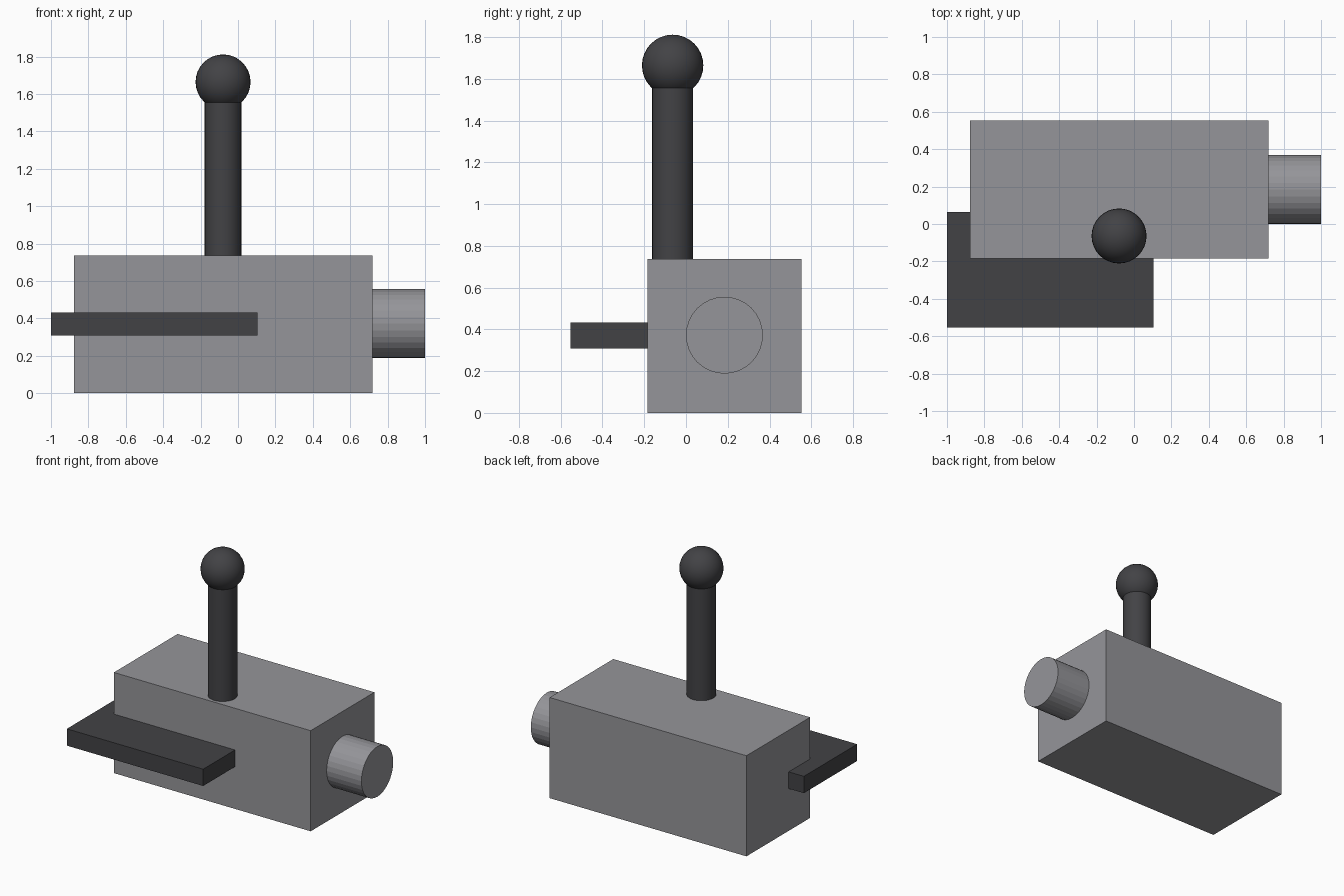
import bpy, math

if "Cube" in bpy.data.objects:
    bpy.data.objects.remove(bpy.data.objects["Cube"])


def material(name, rgb):
    m = bpy.data.materials.new(name)
    m.diffuse_color = (*rgb, 1)
    m.use_nodes = True
    m.node_tree.nodes["Principled BSDF"].inputs["Base Color"].default_value = m.diffuse_color
    return m


grey = material("mid grey", (0.30, 0.30, 0.32))
dark = material("charcoal", (0.055, 0.055, 0.06))


def finish(name, mat):
    ob = bpy.context.object
    ob.name = name
    ob.data.materials.append(mat)
    return ob


def box(name, mat, lo, hi):
    bpy.ops.mesh.primitive_cube_add(size=1, location=[(a + b) / 2 for a, b in zip(lo, hi)])
    ob = finish(name, mat)
    ob.scale = [b - a for a, b in zip(lo, hi)]
    bpy.ops.object.transform_apply(location=False, rotation=False, scale=True)


def rod(name, mat, r, length, centre, rot=(0, 0, 0)):
    bpy.ops.mesh.primitive_cylinder_add(vertices=32, radius=r, depth=length,
                                        location=centre, rotation=rot)
    finish(name, mat)


# Main housing block
box("housing", grey, (-0.877, -0.184, 0), (0.718, 0.553, 0.737))

# Side plate, passing into the housing
box("side_plate", dark, (-1.0, -0.553, 0.309), (0.105, 0.064, 0.432))

# Round stub on the right end
rod("end_stub", grey, 0.184, 0.36, (0.82, 0.184, 0.372), (0, math.pi / 2, 0))

# Lever with a ball knob
rod("lever", dark, 0.098, 0.98, (-0.08, -0.064, 1.11))
bpy.ops.object.shade_smooth_by_angle(angle=math.radians(30))
bpy.ops.mesh.primitive_uv_sphere_add(segments=32, ring_count=16, radius=0.147,
                                     location=(-0.08, -0.064, 1.664))
finish("lever_knob", dark)
bpy.ops.object.shade_smooth()
